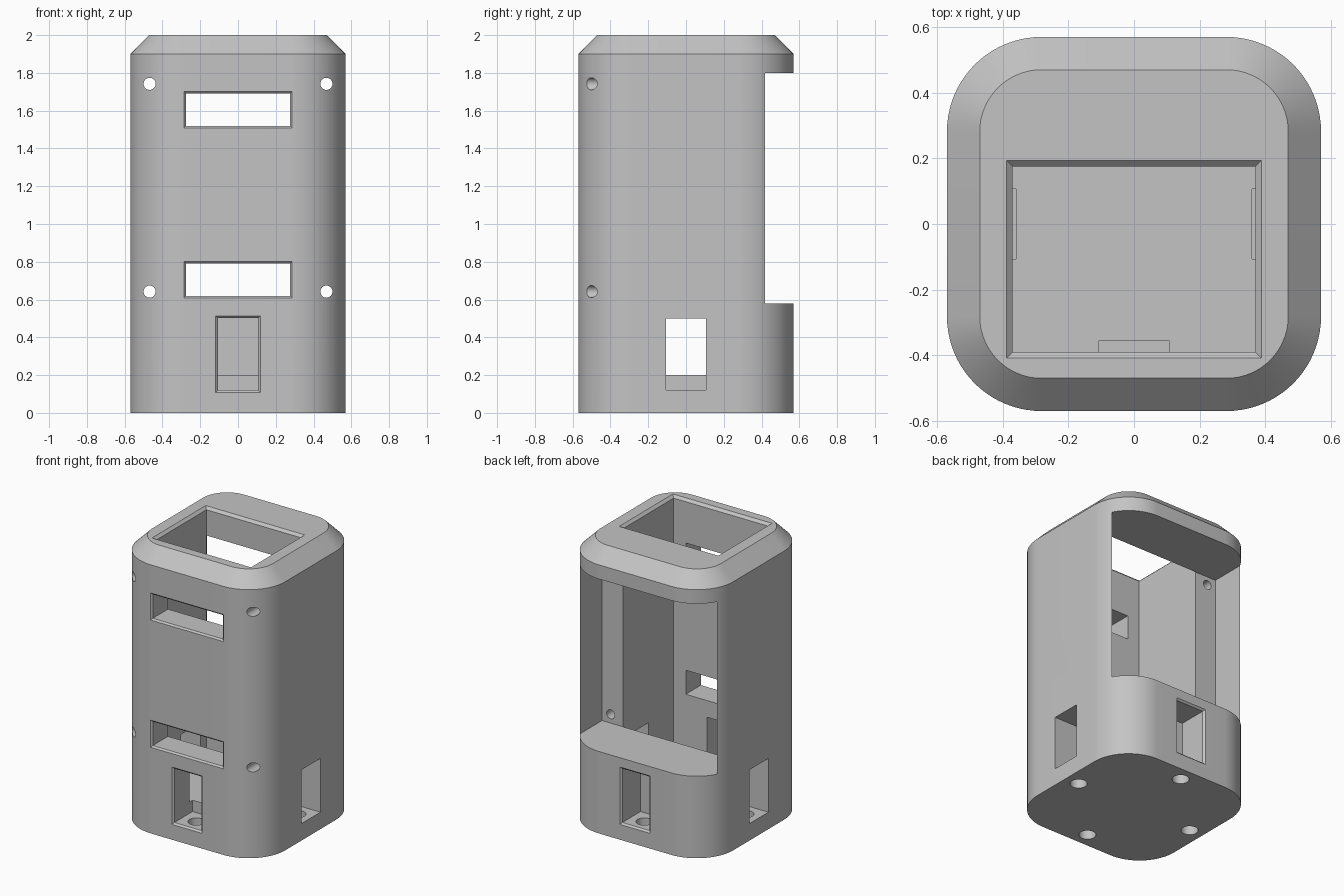
import bpy, bmesh, math
from mathutils import Matrix

if "Cube" in bpy.data.objects:
    bpy.data.objects.remove(bpy.data.objects["Cube"])

grey = bpy.data.materials.new("plain grey")
grey.use_nodes = True
grey.diffuse_color = (0.55, 0.55, 0.55, 1)
grey.node_tree.nodes["Principled BSDF"].inputs["Base Color"].default_value = (0.55, 0.55, 0.55, 1)


def loft(name, rings):
    """Closed solid through a stack of matching point rings."""
    bm = bmesh.new()
    loops = [[bm.verts.new(p) for p in ring] for ring in rings]
    n = len(loops[0])
    for a, b in zip(loops, loops[1:]):
        for i in range(n):
            j = (i + 1) % n
            bm.faces.new((a[i], a[j], b[j], b[i]))
    bm.faces.new(loops[0])
    bm.faces.new(loops[-1])
    bmesh.ops.recalc_face_normals(bm, faces=bm.faces)
    mesh = bpy.data.meshes.new(name)
    bm.to_mesh(mesh)
    bm.free()
    mesh.materials.append(grey)
    obj = bpy.data.objects.new(name, mesh)
    bpy.context.collection.objects.link(obj)
    return obj


def rounded_square(half, radius, z, steps=20):
    c = half - radius
    points = []
    for k, (sx, sy) in enumerate([(1, 1), (-1, 1), (-1, -1), (1, -1)]):
        for i in range(steps + 1):
            a = math.pi / 2 * (k + i / steps)
            points.append((sx * c + radius * math.cos(a), sy * c + radius * math.sin(a), z))
    return points


def rect(u0, u1, v0, v1, grow, level, axis):
    """Rectangle ring, grown outward, at a level along y or z."""
    u0, u1, v0, v1 = u0 - grow, u1 + grow, v0 - grow, v1 + grow
    corners = [(u0, v0), (u1, v0), (u1, v1), (u0, v1)]
    return [(u, level, v) if axis == "y" else (u, v, level) for u, v in corners]


def bevelled_cutter(name, area, deep, surface, axis, bevel):
    """Rectangular pocket whose rim is chamfered where it meets the surface."""
    out = 1 if surface > deep else -1
    levels = [(0, deep), (0, surface - out * bevel), (bevel, surface),
              (2 * bevel, surface + out * bevel)]
    return loft(name, [rect(*area, g, lv, axis) for g, lv in levels])


def box_cutter(name, x0, x1, y0, y1, z0, z1):
    return loft(name, [rect(x0, x1, y0, y1, 0, z, "z") for z in (z0, z1)])


def round_cutter(name, radius, start, end, axis):
    ring = [(radius * math.cos(a), radius * math.sin(a))
            for a in (math.tau * i / 32 for i in range(32))]
    x, y, z = start
    if axis == "y":
        return loft(name, [[(x + u, lv, z + v) for u, v in ring] for lv in (y, end)])
    return loft(name, [[(x + u, y + v, lv) for u, v in ring] for lv in (z, end)])


# Housing: rounded square tower with a chamfered top
R = 0.57
body = loft("housing", [rounded_square(R, 0.288, 0), rounded_square(R, 0.288, 1.9),
                        rounded_square(0.47, 0.188, 2.0)])
cutters = []

# Main shaft, open at the top
cutters.append(bevelled_cutter("shaft", (-0.37, 0.37, -0.39, 0.175), 0.2, 2.0, "z", 0.018))

# Large rear bay
cutters.append(box_cutter("rear_bay", -0.535, 0.535, 0.174, 0.7, 0.58, 1.8))

# Wide front display windows
for z in (0.62, 1.52):
    cutters.append(bevelled_cutter("display_window", (-0.275, 0.275, z, z + 0.17),
                                   -0.3, -R, "y", 0.011))

# Cable ports on all four sides; front and rear have chamfered rims
for s in (-1, 1):
    cutters.append(bevelled_cutter("cable_port", (-0.107, 0.107, 0.12, 0.502),
                                   s * 0.355, s * R, "y", 0.012))
    x0, x1 = sorted((s * 0.36, s * 0.7))
    cutters.append(box_cutter("side_port", x0, x1, -0.107, 0.107, 0.12, 0.5))

# Cable holes through the base, one under each port
for x, y in ((0.465, 0), (-0.465, 0), (0, 0.465), (0, -0.465)):
    cutters.append(round_cutter("base_hole", 0.055, (x, y, -0.1), 0.16, "z"))

# Screw holes through the front corners into the rear bay
for x in (-0.468, 0.468):
    for z in (0.642, 1.742):
        cutters.append(round_cutter("screw_hole", 0.032, (x, -0.7, z), 0.25, "y"))

# Cut everything out of the housing
bpy.ops.object.select_all(action="DESELECT")
body.select_set(True)
bpy.context.view_layer.objects.active = body
for cutter in cutters:
    cutter.hide_render = True
    mod = body.modifiers.new(cutter.name, "BOOLEAN")
    mod.operation = "DIFFERENCE"
    mod.solver = "EXACT"
    mod.object = cutter
    bpy.ops.object.modifier_apply(modifier=mod.name)
    bpy.data.objects.remove(cutter)

bpy.ops.object.shade_smooth_by_angle(angle=math.radians(25))
